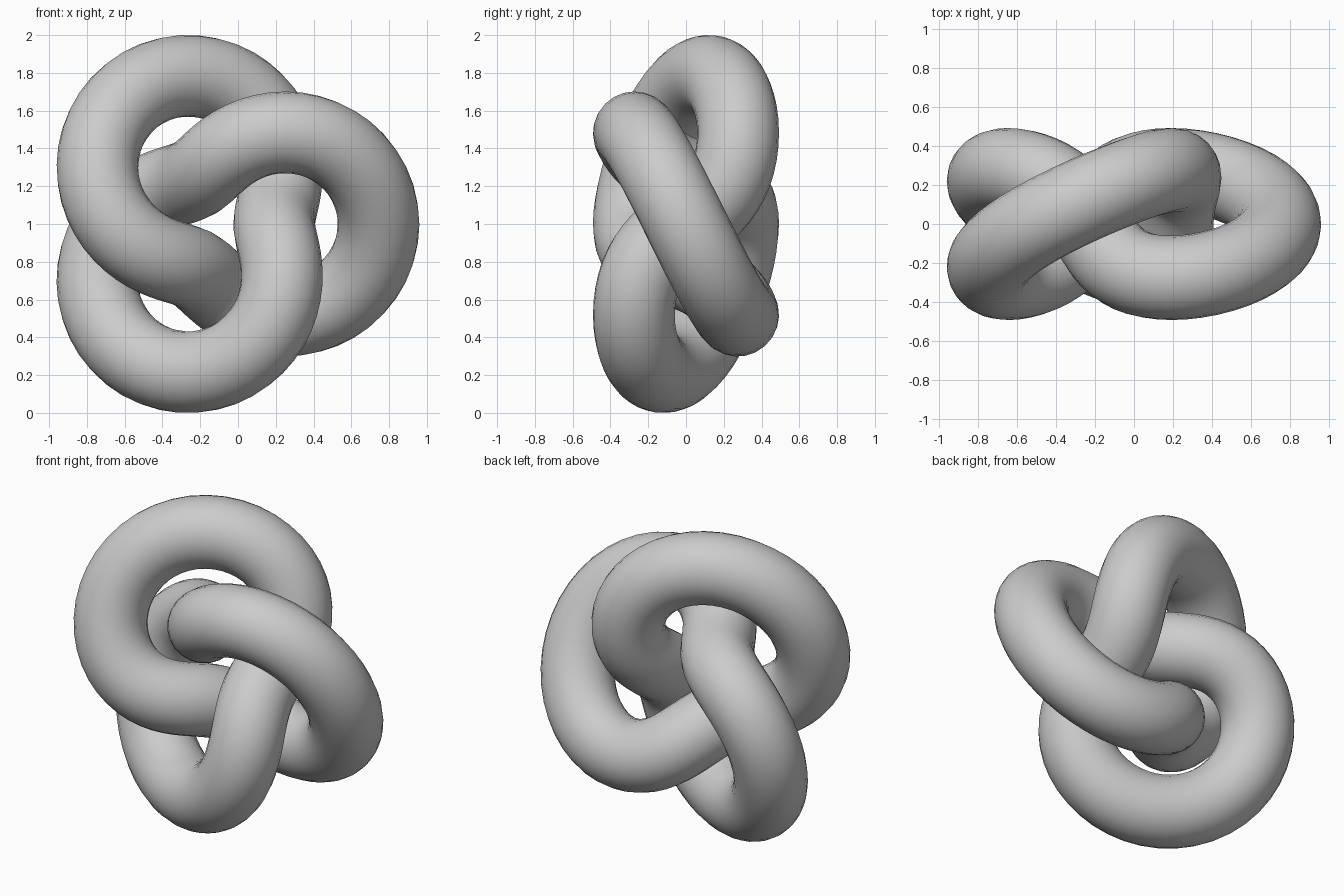
import bpy
from math import sin, cos, tau

cube = bpy.data.objects.get("Cube")
if cube:
    bpy.data.objects.remove(cube, do_unlink=True)

RING = 0.556     # mean distance of the path from the knot axis
SWING = 0.276    # in-out and front-back swing of the path
TUBE = 0.2165    # tube radius
OFFSET_X = -0.088
STEPS = 144


def knot_point(t):
    """Path winding twice round the y axis while swinging three times."""
    radius = RING + SWING * cos(3 * t)
    return (OFFSET_X + radius * cos(2 * t),
            -SWING * sin(3 * t),
            1 + radius * sin(2 * t))


# Closed path with a round section
path = bpy.data.curves.new("trefoil_knot", "CURVE")
path.dimensions = "3D"
path.twist_mode = "MINIMUM"
path.bevel_depth = TUBE
path.bevel_resolution = 10
spline = path.splines.new("POLY")
spline.points.add(STEPS - 1)
for i, point in enumerate(spline.points):
    point.co = (*knot_point(tau * i / STEPS), 1)
spline.use_cyclic_u = True
spline.use_smooth = True

knot = bpy.data.objects.new("trefoil_knot", path)
bpy.context.collection.objects.link(knot)

# Turn the tube into a smooth mesh
bpy.ops.object.select_all(action="DESELECT")
knot.select_set(True)
bpy.context.view_layer.objects.active = knot
bpy.ops.object.convert(target="MESH")
bpy.ops.object.shade_smooth()
